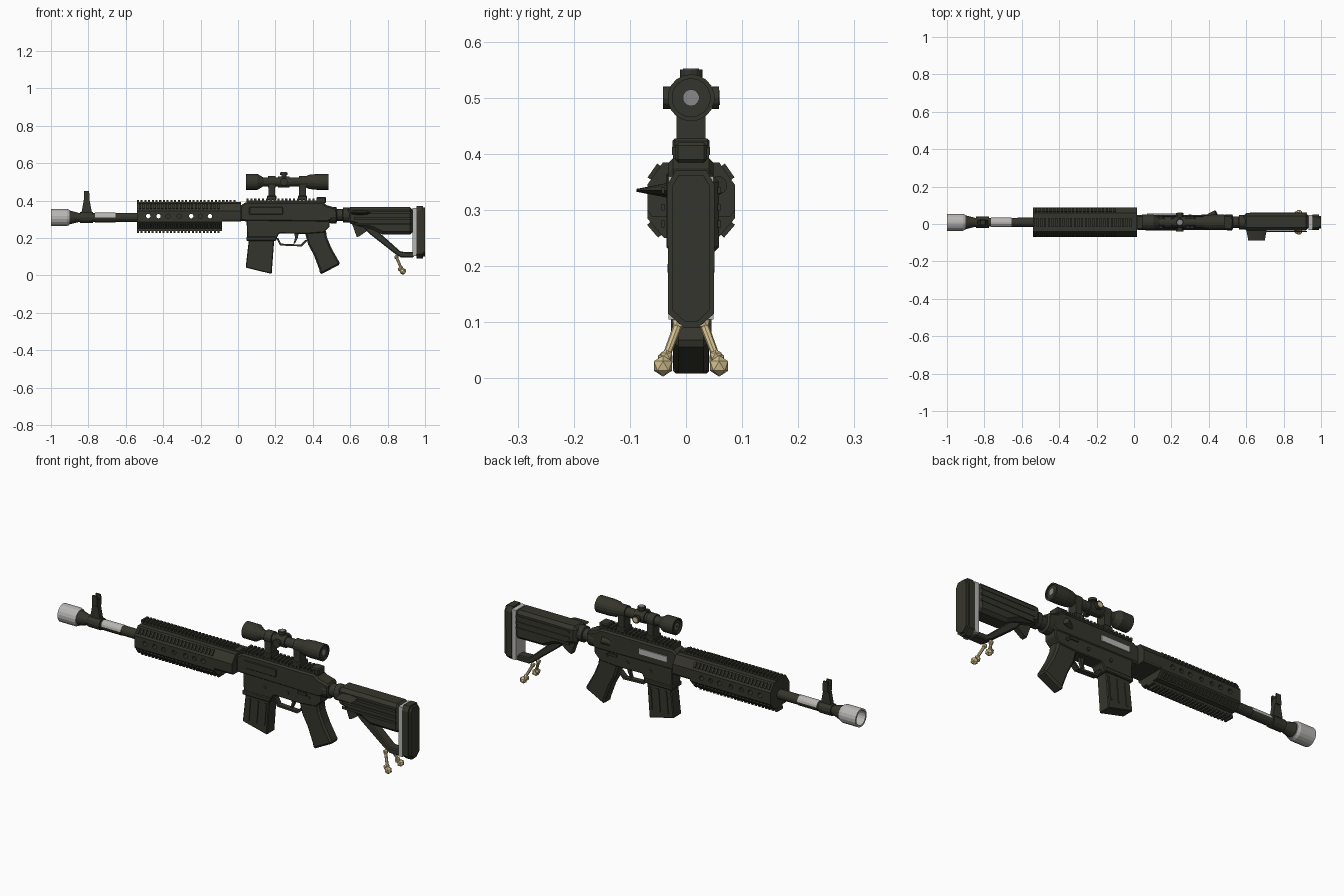
import bpy, bmesh, math
from mathutils import Vector, Matrix

cube = bpy.data.objects.get("Cube")
if cube:
    bpy.data.objects.remove(cube, do_unlink=True)

YC = 0.009  # centre plane of the body


def material(name, rgb):
    m = bpy.data.materials.new(name)
    m.use_nodes = True
    m.diffuse_color = (*rgb, 1)
    m.node_tree.nodes["Principled BSDF"].inputs["Base Color"].default_value = (*rgb, 1)
    return m


DARK = material("dark olive", (0.036, 0.036, 0.026))
PALE = material("pale grey", (0.48, 0.47, 0.46))
GREY = material("mid grey", (0.25, 0.25, 0.25))
TAN = material("bone tan", (0.66, 0.53, 0.28))


def finish(name, bm, mat=DARK, bevel=0.0):
    bmesh.ops.recalc_face_normals(bm, faces=bm.faces)
    if bevel:
        sharp = [e for e in bm.edges if e.calc_face_angle(0) > 0.6]
        bmesh.ops.bevel(bm, geom=sharp, offset=bevel, segments=1, affect='EDGES')
    me = bpy.data.meshes.new(name)
    bm.to_mesh(me)
    bm.free()
    me.materials.append(mat)
    ob = bpy.data.objects.new(name, me)
    bpy.context.scene.collection.objects.link(ob)
    return ob


def add_box(bm, x0, x1, y0, y1, z0, z1):
    m = Matrix.Translation(((x0 + x1) / 2, (y0 + y1) / 2 + YC, (z0 + z1) / 2))
    bmesh.ops.create_cube(bm, size=1, matrix=m @ Matrix.Diagonal((x1 - x0, y1 - y0, z1 - z0, 1)))


def box(name, *dims, mat=DARK, bevel=0.0):
    bm = bmesh.new()
    add_box(bm, *dims)
    return finish(name, bm, mat, bevel)


def extrude(name, points, step, mat=DARK, bevel=0.0):
    bm = bmesh.new()
    face = bm.faces.new([bm.verts.new(p) for p in points])
    new = bmesh.ops.extrude_face_region(bm, geom=[face])["geom"]
    bmesh.ops.translate(bm, vec=step, verts=[v for v in new if isinstance(v, bmesh.types.BMVert)])
    return finish(name, bm, mat, bevel)


def side_profile(name, pts, half, mat=DARK, bevel=0.0, y=0.0):
    return extrude(name, [(x, YC + y - half, z) for x, z in pts], (0, 2 * half, 0), mat, bevel)


def section(name, pts, x0, x1):
    return extrude(name, [(x0, YC + y, z) for y, z in pts], (x1 - x0, 0, 0))


def lathe(name, prof, z, n=16, mat=DARK):
    # Profile of (x, radius) spun about the long axis
    bm = bmesh.new()
    vs = [bm.verts.new((x, YC, z + r)) for x, r in prof]
    es = [bm.edges.new(p) for p in zip(vs, vs[1:])]
    bmesh.ops.spin(bm, geom=vs + es, cent=(0, YC, z), axis=(1, 0, 0), angle=math.tau,
                   steps=n, use_duplicate=False)
    bmesh.ops.remove_doubles(bm, verts=bm.verts, dist=1e-4)
    return finish(name, bm, mat)


def add_rod(bm, a, b, r1, r2, n=10):
    a, b = Vector(a), Vector(b)
    m = Matrix.Translation((a + b) / 2) @ (b - a).to_track_quat('Z', 'Y').to_matrix().to_4x4()
    bmesh.ops.create_cone(bm, cap_ends=True, segments=n, radius1=r1, radius2=r2,
                          depth=(b - a).length, matrix=m)


def rod(name, a, b, r1, r2=None, n=12, mat=DARK):
    bm = bmesh.new()
    add_rod(bm, a, b, r1, r1 if r2 is None else r2, n)
    return finish(name, bm, mat)


def teeth(name, x0, x1, count, half, z0, z1):
    bm = bmesh.new()
    step = (x1 - x0) / count
    for i in range(count):
        x = x0 + i * step
        add_box(bm, x, x + step * 0.55, -half, half, z0, z1)
    return finish(name, bm)


# Barrel and muzzle
BZ = 0.31
lathe("muzzle_cup", [(-0.9, 0), (-0.9, 0.04), (-0.915, 0.046), (-1, 0.046), (-1, 0.037),
                     (-0.92, 0.035), (-0.92, 0)], BZ, 18, PALE)
lathe("muzzle_neck", [(-0.91, 0), (-0.91, 0.036), (-0.895, 0.036), (-0.85, 0.024), (-0.84, 0.024), (-0.84, 0)], BZ)
lathe("barrel", [(-0.85, 0), (-0.85, 0.023), (-0.53, 0.025), (-0.53, 0)], BZ)
lathe("sight_collar", [(-0.845, 0), (-0.845, 0.03), (-0.775, 0.03), (-0.775, 0)], BZ, 12)
sleeve = lathe("barrel_sleeve", [(-0.765, 0), (-0.765, 0.026), (-0.655, 0.026), (-0.655, 0)], BZ)
sleeve.data.materials.append(PALE)
for f in sleeve.data.polygons:
    f.material_index = int(f.center.z > BZ + 0.002)

# Front sight
side_profile("front_sight_post", [(-0.84, 0.32), (-0.825, 0.4), (-0.822, 0.43), (-0.796, 0.43),
                                  (-0.793, 0.4), (-0.778, 0.32)], 0.012)
for s in (-1, 1):
    side_profile("front_sight_ear", [(-0.824, 0.4), (-0.822, 0.452), (-0.796, 0.452), (-0.793, 0.4)],
                 0.004, y=s * 0.014)

# Handguard with drilled sides
half_ring = [(0.078, 0.3), (0.078, 0.345), (0.05, 0.385)]
mirror = lambda pts: pts + [(-y, z) for y, z in reversed(pts)]
guard = section("handguard", mirror([(0.048, 0.25), (0.078, 0.285)] + half_ring[1:]), -0.54, -0.085)
section("handguard_rear", mirror([(0.07, 0.288)] + half_ring), -0.085, 0.015)
bm = bmesh.new()
for x in (-0.48, -0.425, -0.25, -0.15):
    add_rod(bm, (x, -0.2, 0.317), (x, 0.2, 0.317), 0.012, 0.012, 12)
for x in (-0.375, -0.315, -0.2):
    for s in (-1, 1):
        add_rod(bm, (x, YC + s * 0.065, 0.317), (x, YC + s * 0.1, 0.317), 0.011, 0.011, 12)
cutter = finish("hole_cutter", bm)
cutter.hide_render = True
cutter.hide_set(True)
mod = guard.modifiers.new("holes", 'BOOLEAN')
mod.object = cutter
mod.operation = 'DIFFERENCE'

# Rails
box("handguard_top_rail", -0.54, 0.015, -0.022, 0.022, 0.38, 0.392)
teeth("handguard_top_teeth", -0.54, -0.005, 27, 0.024, 0.39, 0.404)
box("handguard_bottom_rail", -0.54, -0.085, -0.022, 0.022, 0.238, 0.255)
teeth("handguard_bottom_teeth", -0.54, -0.09, 23, 0.024, 0.226, 0.24)
bm = bmesh.new()
for i in range(22):
    for s in (-1, 1):
        for z, tilt in ((0.367, 0.96), (0.266, -0.86)):
            y = 0.064 * s
            m = Matrix.Translation((-0.525 + i * 0.02, YC + y, z)) @ Matrix.Rotation(-s * tilt, 4, 'X')
            bmesh.ops.create_cube(bm, size=1, matrix=m @ Matrix.Diagonal((0.011, 0.03, 0.012, 1)))
finish("handguard_corner_ribs", bm)

# Receiver
side_profile("upper_receiver", [(0.01, 0.29), (0.01, 0.37), (0.04, 0.392), (0.45, 0.392), (0.475, 0.375),
                                (0.53, 0.36), (0.53, 0.31), (0.48, 0.285)], 0.04, bevel=0.008)
side_profile("lower_receiver", [(0.045, 0.31), (0.05, 0.19), (0.2, 0.185), (0.22, 0.225), (0.36, 0.222),
                                (0.46, 0.23), (0.49, 0.26), (0.49, 0.31)], 0.036, bevel=0.004)
box("receiver_rail", 0.045, 0.45, -0.032, 0.032, 0.385, 0.4)
teeth("receiver_rail_teeth", 0.045, 0.46, 20, 0.034, 0.398, 0.412)
box("magwell_lip", 0.045, 0.205, -0.042, 0.042, 0.185, 0.207, bevel=0.004)
box("side_cover", 0.06, 0.24, -0.045, -0.035, 0.325, 0.365, bevel=0.003)
box("bolt_panel", 0.07, 0.23, 0.036, 0.046, 0.325, 0.355, mat=PALE)
rod("forward_knob", (0.4, YC + 0.03, 0.335), (0.44, YC + 0.05, 0.345), 0.016)
box("rear_sight_block", 0.42, 0.47, -0.028, 0.028, 0.385, 0.42, bevel=0.005)
for s in (-1, 1):
    for x, z in ((0.17, 0.25), (0.3, 0.26), (0.42, 0.265)):
        rod("receiver_pin", (x, YC, z), (x, YC + s * 0.041, z), 0.009, n=10)
    box("selector_lever", 0.36, 0.41, s * 0.038 - 0.004, s * 0.038 + 0.004, 0.272, 0.284)

# Magazine with pressed ribs
side_profile("magazine", [(0.06, 0.21), (0.041, 0.042), (0.18, 0.008), (0.195, 0.21)], 0.032, bevel=0.004)
for s in (-1, 1):
    for dx in (0, 0.045, 0.09):
        side_profile("magazine_rib", [(0.08 + dx, 0.17), (0.07 + dx, 0.055), (0.08 + dx, 0.055),
                                      (0.09 + dx, 0.17)], 0.003, y=s * 0.033)

# Trigger, guard and grip
side_profile("trigger_guard", [(0.205, 0.2), (0.225, 0.16), (0.34, 0.155), (0.375, 0.19), (0.36, 0.19),
                               (0.335, 0.165), (0.23, 0.17), (0.215, 0.2)], 0.014)
side_profile("trigger", [(0.3, 0.23), (0.305, 0.2), (0.297, 0.172), (0.305, 0.17), (0.32, 0.2), (0.325, 0.23)], 0.008)
side_profile("pistol_grip", [(0.355, 0.24), (0.47, 0.245), (0.475, 0.205), (0.5, 0.145), (0.548, 0.06),
                             (0.44, 0.004), (0.435, 0.03), (0.405, 0.11), (0.375, 0.165)], 0.031, bevel=0.009)

# Stock
lathe("buffer_tube", [(0.48, 0), (0.48, 0.04), (0.5, 0.044), (0.525, 0.044), (0.53, 0.032),
                      (0.56, 0.032), (0.562, 0.04), (0.6, 0.04), (0.6, 0)], 0.322, 14)
side_profile("stock_body", [(0.585, 0.366), (0.935, 0.366), (0.935, 0.218), (0.77, 0.22), (0.72, 0.245),
                            (0.585, 0.28)], 0.047, bevel=0.016, y=0.003)
for s in (-1, 1):
    for z in (0.275, 0.305, 0.335):
        box("stock_ridge", 0.62, 0.925, s * 0.05 - 0.003, s * 0.05 + 0.003, z - 0.006, z + 0.006)
side_profile("stock_strut", [(0.67, 0.26), (0.7, 0.225), (0.84, 0.115), (0.87, 0.097), (0.94, 0.097),
                             (0.94, 0.125), (0.87, 0.127), (0.76, 0.225), (0.75, 0.26)], 0.026, bevel=0.005)
side_profile("stock_lever", [(0.61, 0.275), (0.635, 0.205), (0.65, 0.21), (0.7, 0.245), (0.7, 0.27)], 0.014)
box("butt_spacer", 0.932, 0.955, -0.04, 0.04, 0.105, 0.36, mat=PALE)
section("butt_pad", mirror([(0.012, 0.09), (0.041, 0.115), (0.042, 0.345), (0.028, 0.37)]), 0.955, 0.988)
section("butt_pad_face", mirror([(0.01, 0.1), (0.034, 0.122), (0.034, 0.342), (0.022, 0.362)]), 0.985, 1.0)
fin = rod("stock_side_fin", (0.655, -0.03, 0.335), (0.655, -0.088, 0.335), 0.055, 0.044, n=8)
for v in fin.data.vertices:
    taper = 0.25 if v.co.y > -0.05 else 0.06
    v.co.z = 0.335 + (v.co.z - 0.335) * taper

# Scope
SZ = 0.5
lathe("scope_tube", [(0.045, 0), (0.05, 0.034), (0.042, 0.034), (0.042, 0.042), (0.105, 0.042),
                     (0.135, 0.024), (0.35, 0.024), (0.38, 0.038), (0.42, 0.042), (0.484, 0.042),
                     (0.484, 0.034), (0.478, 0.034), (0.478, 0)], SZ, 18)
for x in (0.0465, 0.4775):
    rod("lens", (x, YC, SZ), (x + 0.004, YC, SZ), 0.015, n=14, mat=GREY)
for x in (0.18, 0.345):
    lathe("scope_ring", [(x - 0.02, 0.02), (x - 0.02, 0.031), (x + 0.02, 0.031), (x + 0.02, 0.02)], SZ, 14)
    box("scope_mount_column", x - 0.018, x + 0.018, -0.026, 0.026, 0.41, 0.485)
    box("scope_mount_base", x - 0.025, x + 0.025, -0.033, 0.033, 0.402, 0.427, bevel=0.004)
lathe("turret_collar", [(0.215, 0.02), (0.215, 0.03), (0.275, 0.03), (0.275, 0.02)], SZ, 12)
for axis in ((0, 0, 1), (0, -1, 0), (0, 1, 0)):
    c, d = Vector((0.245, YC, SZ)), Vector(axis)
    rod("turret_stem", c, c + d * 0.04, 0.013)
    rod("turret_cap", c + d * 0.037, c + d * 0.05, 0.02)
rod("turret_dial", (0.245, YC, 0.549), (0.245, YC, 0.552), 0.014, mat=GREY)
rod("turret_marker", (0.245, YC + 0.049, SZ), (0.245, YC + 0.052, SZ), 0.013, mat=TAN)

# Hanging bone charms
for s in (-1, 1):
    bm = bmesh.new()
    top, low = (0.847, YC + s * 0.022, 0.098), (0.872, YC + s * 0.044, 0.04)
    add_rod(bm, top, low, 0.008, 0.007, 8)
    for (x, y, z), r in ((top, 0.013), (low, 0.012), ((0.882, YC + s * 0.05, 0.022), 0.019),
                         ((0.868, YC + s * 0.046, 0.034), 0.015)):
        bmesh.ops.create_icosphere(bm, subdivisions=1, radius=r, matrix=Matrix.Translation((x, y, z)))
    finish("bone_charm_left" if s > 0 else "bone_charm_right", bm, TAN)
